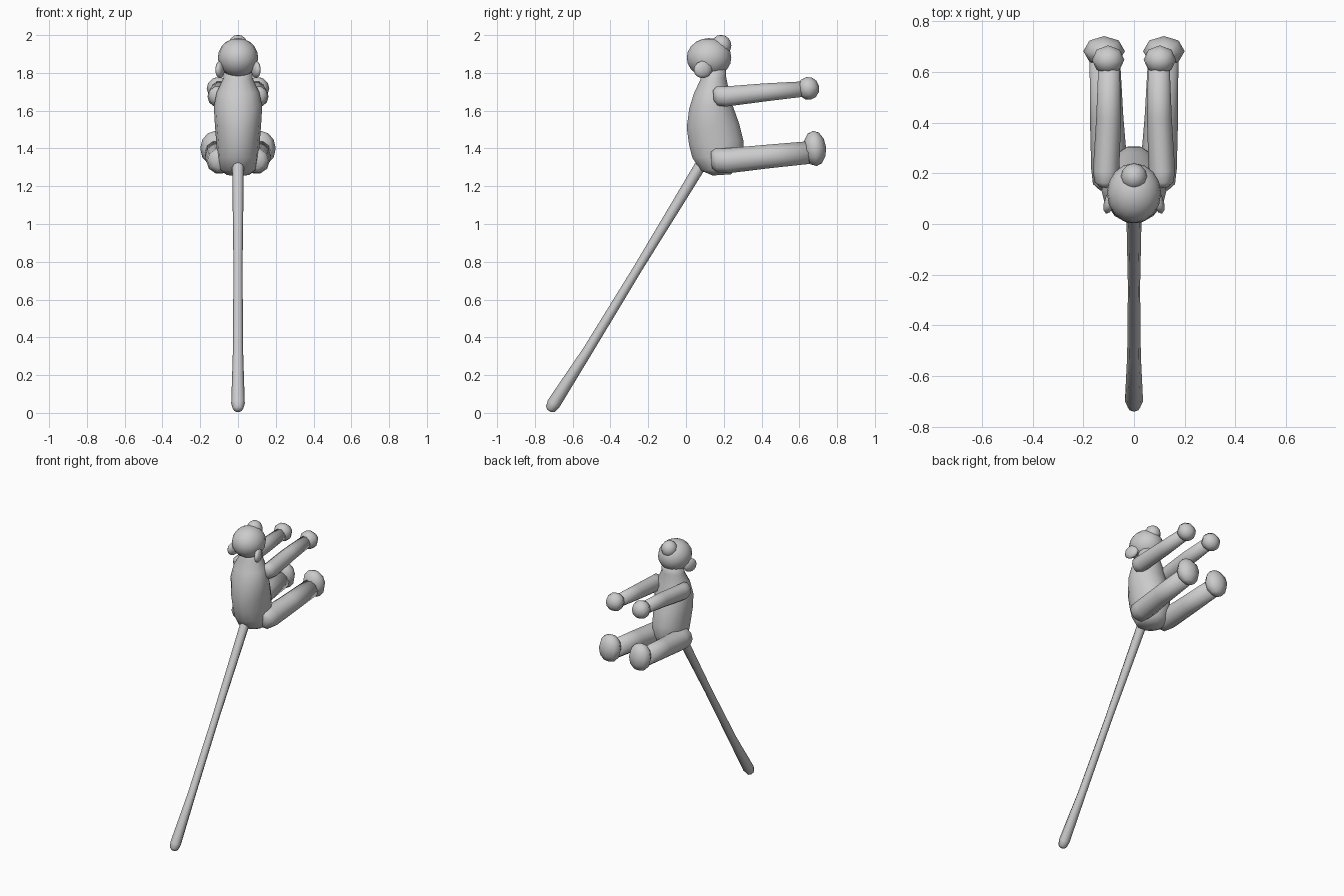
import bpy, bmesh, math
from mathutils import Vector, Matrix

cube = bpy.data.objects.get("Cube")
if cube:
    bpy.data.objects.remove(cube)

grey = bpy.data.materials.new("plain grey")
grey.use_nodes = True
grey.diffuse_color = (0.6, 0.6, 0.6, 1)
grey.node_tree.nodes["Principled BSDF"].inputs["Base Color"].default_value = (0.6, 0.6, 0.6, 1)


def finish(name, bm):
    """Turn a bmesh into a smooth grey object."""
    bmesh.ops.recalc_face_normals(bm, faces=bm.faces)
    mesh = bpy.data.meshes.new(name)
    bm.to_mesh(mesh)
    bm.free()
    mesh.materials.append(grey)
    mesh.shade_smooth()
    obj = bpy.data.objects.new(name, mesh)
    bpy.context.collection.objects.link(obj)
    return obj


def loft(name, stations, sides=10, side=1):
    """Skin elliptical rings (x, y, z, half width, half depth) square to the part's axis."""
    bm = bmesh.new()
    axis = (Vector(stations[-1][:3]) - Vector(stations[0][:3])).normalized()
    depth = axis.cross(Vector((1, 0, 0))).normalized()
    wide = depth.cross(axis)
    rings = []
    for x, y, z, w, d in stations:
        ring = []
        for i in range(sides):
            a = math.tau * i / sides
            p = Vector((x, y, z)) + wide * w * math.cos(a) + depth * d * math.sin(a)
            ring.append(bm.verts.new((p.x * side, p.y, p.z)))
        rings.append(ring)
    for low, high in zip(rings, rings[1:]):
        for i in range(sides):
            j = (i + 1) % sides
            bm.faces.new((low[i], low[j], high[j], high[i]))
    bm.faces.new(rings[0])
    bm.faces.new(rings[-1])
    return finish(name, bm)


def ball(name, centre, radii, tilt=(0, 0), side=1, segs=10, rings=7):
    """Ellipsoid tilted about x and z, optionally mirrored."""
    bm = bmesh.new()
    bmesh.ops.create_uvsphere(bm, u_segments=segs, v_segments=rings, radius=1)
    m = (Matrix.Diagonal((side, 1, 1, 1)) @ Matrix.Translation(centre)
         @ Matrix.Rotation(tilt[1], 4, 'Z') @ Matrix.Rotation(tilt[0], 4, 'X')
         @ Matrix.Diagonal((*radii, 1)))
    bmesh.ops.transform(bm, matrix=m, verts=bm.verts)
    return finish(name, bm)


# Pear-shaped torso with a narrow neck
loft("torso", [
    (0, 0.19, 1.26, 0.06, 0.05), (0, 0.175, 1.29, 0.10, 0.10),
    (0, 0.17, 1.36, 0.11, 0.14), (0, 0.16, 1.43, 0.115, 0.148),
    (0, 0.143, 1.52, 0.122, 0.143), (0, 0.132, 1.62, 0.128, 0.118),
    (0, 0.135, 1.70, 0.112, 0.095), (0, 0.145, 1.77, 0.078, 0.07),
    (0, 0.15, 1.84, 0.07, 0.062)], sides=14)

# Head with a muzzle turned upward
ball("head", (0, 0.122, 1.88), (0.107, 0.118, 0.104), segs=16, rings=10)
ball("muzzle", (0, 0.186, 1.945), (0.052, 0.054, 0.056), segs=12, rings=8)

# Long straight tail, thickest at the tip
loft("tail", [
    (0, 0.13, 1.40, 0.033, 0.033), (0, 0.08, 1.315, 0.031, 0.031),
    (0, -0.25, 0.773, 0.024, 0.024), (0, -0.52, 0.33, 0.027, 0.027),
    (0, -0.70, 0.05, 0.036, 0.036), (0, -0.718, 0.02, 0.027, 0.027),
    (0, -0.724, 0.01, 0.012, 0.012)], sides=8)

# Ears, arms, hands, legs and feet on both sides
for side, label in ((1, "left"), (-1, "right")):
    ball(label + "_ear", (0.095, 0.09, 1.818), (0.022, 0.052, 0.045), (0.2, 0.3), side)
    loft(label + "_arm", [
        (0.11, 0.145, 1.68, 0.025, 0.03), (0.11, 0.165, 1.677, 0.046, 0.053),
        (0.11, 0.21, 1.675, 0.052, 0.056), (0.10, 0.42, 1.697, 0.049, 0.05),
        (0.098, 0.64, 1.716, 0.042, 0.042)], side=side)
    ball(label + "_hand", (0.102, 0.648, 1.718), (0.064, 0.058, 0.061), (0.2, 0), side, 8, 6)
    loft(label + "_leg", [
        (0.095, 0.135, 1.338, 0.04, 0.045), (0.096, 0.16, 1.336, 0.066, 0.066),
        (0.097, 0.22, 1.335, 0.072, 0.07), (0.108, 0.42, 1.356, 0.066, 0.066),
        (0.115, 0.65, 1.378, 0.06, 0.063)], side=side)
    ball(label + "_foot", (0.118, 0.682, 1.4), (0.082, 0.06, 0.094), (0.1, 0), side, 8, 6)
